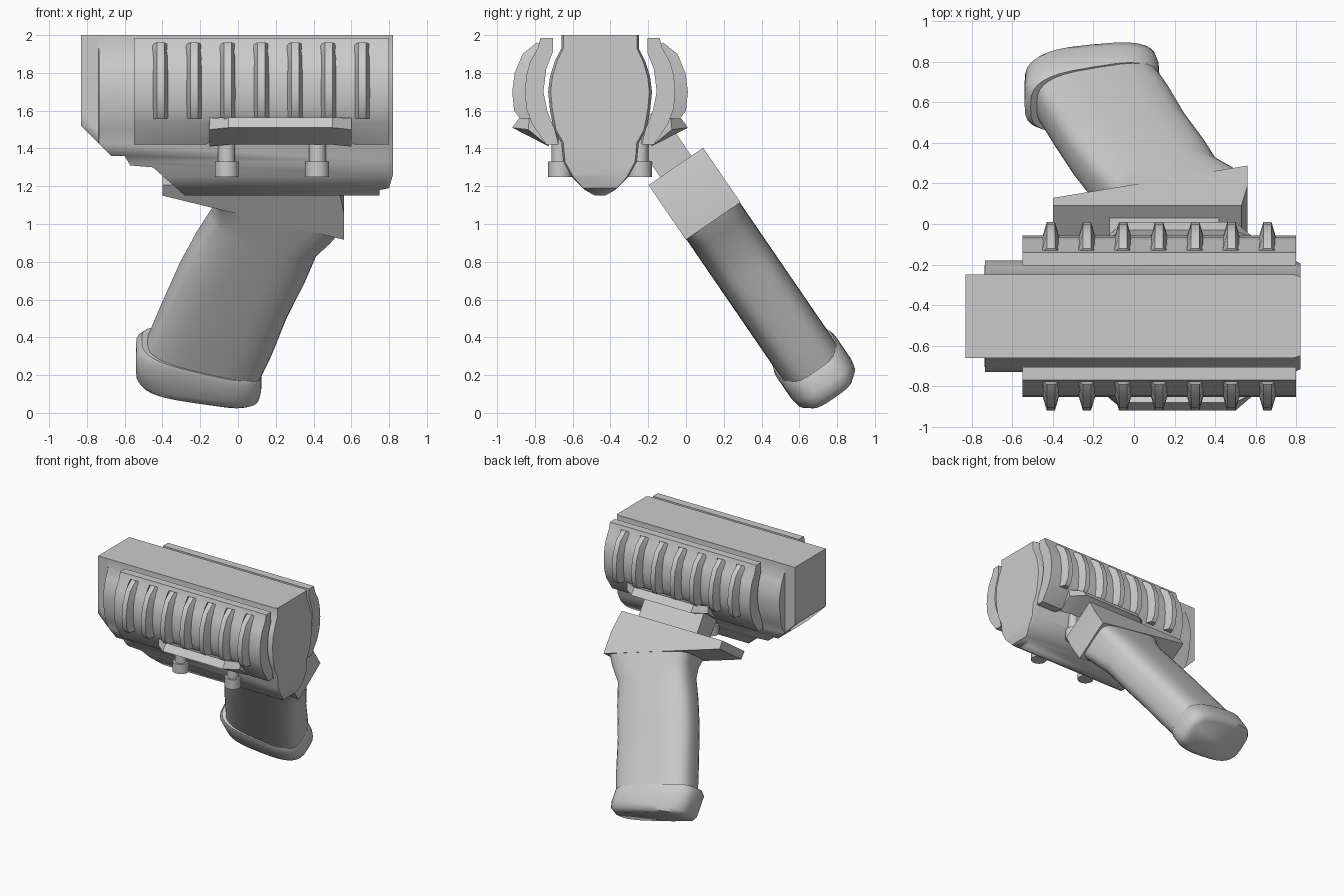
import bpy, bmesh, math

if "Cube" in bpy.data.objects:
    bpy.data.objects.remove(bpy.data.objects["Cube"])

CY = -0.455  # centre line of the body in y


def loft(name, rings, angle=35, bevel=0):
    """Skin a list of equal-length closed rings and cap both ends."""
    bm = bmesh.new()
    vs = [[bm.verts.new(p) for p in r] for r in rings]
    n = len(rings[0])
    for a, b in zip(vs, vs[1:]):
        for i in range(n):
            j = (i + 1) % n
            bm.faces.new((a[i], a[j], b[j], b[i]))
    bm.faces.new(vs[0])
    bm.faces.new(vs[-1])
    bmesh.ops.recalc_face_normals(bm, faces=bm.faces)
    me = bpy.data.meshes.new(name)
    bm.to_mesh(me)
    bm.free()
    ob = bpy.data.objects.new(name, me)
    bpy.context.collection.objects.link(ob)
    bpy.ops.object.select_all(action='DESELECT')
    bpy.context.view_layer.objects.active = ob
    ob.select_set(True)
    if bevel:
        m = ob.modifiers.new("bevel", 'BEVEL')
        m.width, m.segments, m.limit_method = bevel, 2, 'ANGLE'
        bpy.ops.object.modifier_apply(modifier="bevel")
    bpy.ops.object.shade_smooth_by_angle(angle=math.radians(angle))
    return ob


def grip(x, u, w):
    """Tilted grip frame: u across the grip, w up along it."""
    return (x, 0.045 + 0.825 * u - 0.565 * w, 1.16 + 0.565 * u + 0.825 * w)


# Main body: mirrored cross-section lofted along x
half = [(.205, 2), (.205, 1.93), (.24, 1.86), (.265, 1.78), (.275, 1.7), (.265, 1.6),
        (.245, 1.5), (.205, 1.43), (.195, 1.33), (.15, 1.25), (.08, 1.18), (.03, 1.152)]


def body_ring(x, limit=1, scale=1):
    hs = [(min(h, limit) * scale, z) for h, z in half]
    return [(x, CY + h, z) for h, z in hs] + [(x, CY - h, z) for h, z in reversed(hs)]


body = loft("body", [body_ring(-.83, .205), body_ring(-.738, .205), body_ring(-.735),
                     body_ring(.79), body_ring(.82, 1, .95)])

# Side outline that trims the underside and nose of the body
outline = [(-.9, 2.1), (-.83, 1.52), (-.67, 1.36), (-.6, 1.36), (-.57, 1.31), (-.45, 1.30),
           (-.28, 1.15), (-.26, 1.1), (.745, 1.1), (.75, 1.18), (.8, 1.19), (.82, 1.26), (.9, 2.1)]
cutter = loft("body_cutter", [[(x, CY + s, z) for x, z in outline] for s in (-.5, .5)])
cutter.hide_render = True
bpy.context.view_layer.objects.active = body
mod = body.modifiers.new("trim", 'BOOLEAN')
mod.operation, mod.solver, mod.object = 'INTERSECT', 'EXACT', cutter
bpy.ops.object.modifier_apply(modifier="trim")
bpy.data.objects.remove(cutter)

shell = [(.25, 1.985), (.315, 1.985), (.33, 1.93), (.37, 1.86), (.39, 1.79), (.398, 1.7),
         (.39, 1.61), (.36, 1.53)]
inner = [(.24, 1.5), (.28, 1.6), (.3, 1.7), (.285, 1.82), (.25, 1.91)]
rib_base = [(.315, 1.95), (.34, 1.87), (.37, 1.79), (.38, 1.7), (.37, 1.61), (.35, 1.56)]
rib_tip = [(.335, 1.96), (.41, 1.9), (.452, 1.8), (.465, 1.7), (.455, 1.6), (.42, 1.555)]

for side, s in (("front", -1), ("back", 1)):
    def P(x, h, z):
        return (x, CY + s * h, z)

    # Curved side shell with raised lower edge in the middle
    def shell_ring(x, low):
        sec = shell + [(.285, low), (.22, low)] + inner
        return [P(x, h, z) for h, z in sec]
    loft(side + "_shell", [shell_ring(x, z) for x, z in
         ((-.55, 1.42), (-.17, 1.42), (-.05, 1.49), (.5, 1.49), (.62, 1.42), (.8, 1.42))], 40)

    # Grip ribs across the shell
    for i in range(7):
        x = -.41 + i * .178
        loft(f"{side}_rib_{i + 1}", [[P(x - .045, *b), P(x - .02, *t), P(x + .02, *t), P(x + .045, *b)]
                                     for b, t in zip(rib_base, rib_tip)], 45)

    # Flared lip under the ribs
    small = [(.28, 1.48), (.375, 1.56), (.38, 1.5), (.27, 1.41)]
    full = [(.28, 1.52), (.425, 1.565), (.465, 1.51), (.28, 1.42)]
    loft(side + "_lip", [[P(x, h, z) for h, z in sec] for x, sec in
         ((-.15, small), (-.05, full), (.5, full), (.6, small))], 25)

    # Pegs under the shell: wide foot and narrow stem
    for i, x in enumerate((-.06, .42)):
        rings = []
        for r, z in ((.063, 1.25), (.063, 1.33), (.045, 1.33), (.045, 1.5)):
            rings.append([P(x + r * math.cos(k * math.pi / 8), .212 + r * math.sin(k * math.pi / 8), z)
                          for k in range(16)])
        loft(f"{side}_peg_{i + 1}", rings)

# Neck joining the grip to the body
loft("neck", [[grip(x, u, w) for x, u in ((-.12, -.1), (.42, -.1), (.42, .1), (-.12, .1))]
              for w in (.12, .48)])

# Wedge-shaped guard on top of the grip
wedge = [(-.4, .175), (-.4, .108), (.56, -.175), (.56, 0), (.53, .175)]
loft("guard", [[grip(x, u, w) for x, w in wedge] for u in (-.175, .175)], 20)


# Handle and base cap: rounded slanted sections between a left and a right edge
def grip_ring(xl, wl, xr, wr, b, p=3.2, n=32):
    ring = []
    for k in range(n):
        a = 2 * math.pi * k / n
        c, d = math.cos(a), math.sin(a)
        c = math.copysign(abs(c) ** (2 / p), c)
        d = math.copysign(abs(d) ** (2 / p), d)
        t = (c + 1) / 2
        ring.append(grip(xl + (xr - xl) * t, b * d, wl + (wr - wl) * t))
    return ring


loft("handle", [grip_ring(*v) for v in (
    (-.12, .02, .55, -.16, .172, 6), (-.12, -.05, .5, -.25, .172, 4), (-.14, -.13, .42, -.35, .172),
    (-.22, -.28, .36, -.52, .172), (-.31, -.48, .26, -.76, .172), (-.41, -.75, .18, -1.0, .172),
    (-.48, -.95, .12, -1.15, .172))], 50)
loft("base_cap", [grip_ring(*v) for v in (
    (-.51, -.94, .115, -1.12, .18), (-.54, -.97, .125, -1.14, .19), (-.54, -1.14, .125, -1.23, .19),
    (-.52, -1.17, .115, -1.28, .18), (-.45, -1.19, .07, -1.31, .14))], 50)
